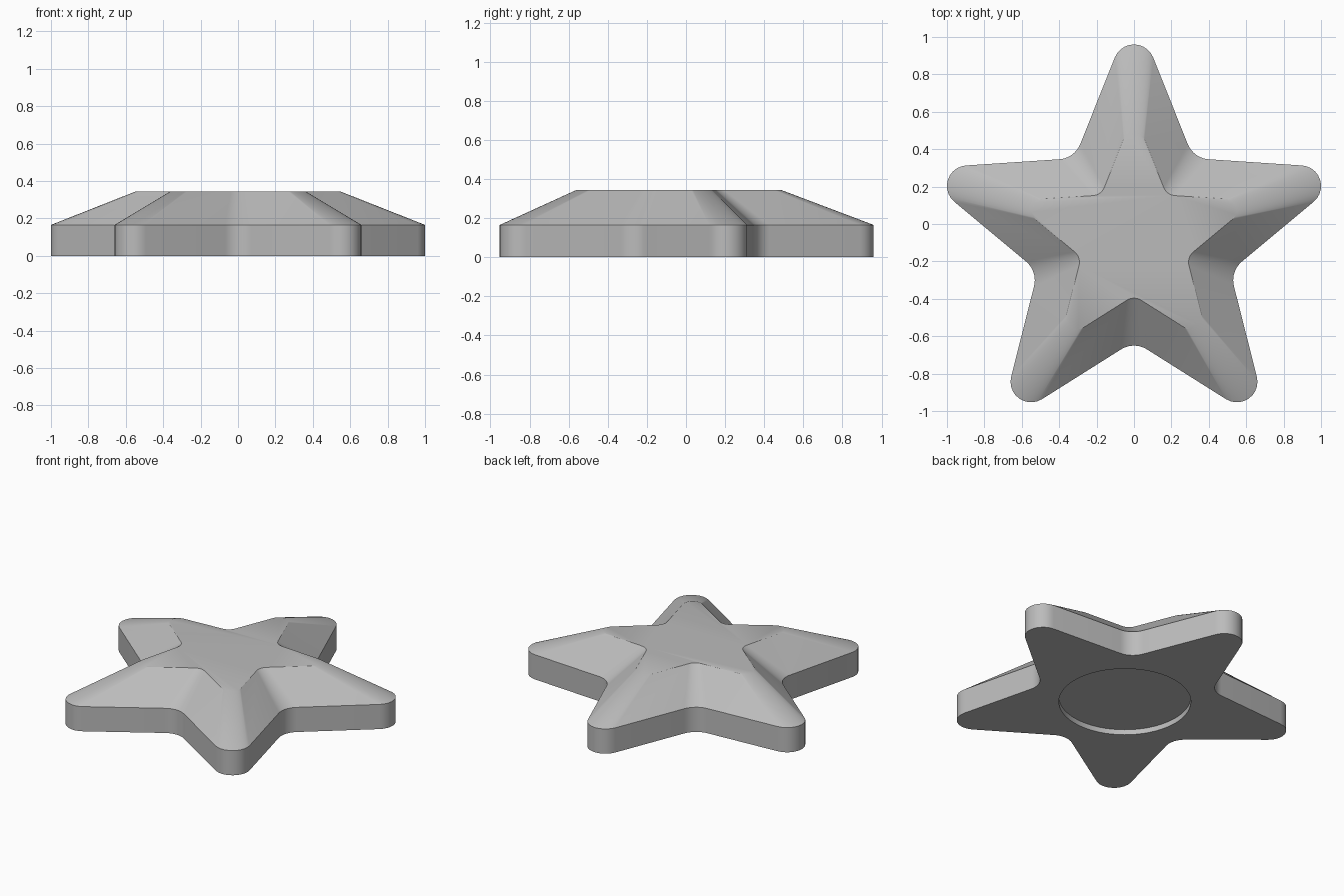
import bpy, bmesh
from math import sin, cos, pi, radians, tan
from mathutils import Vector, Matrix

cube = bpy.data.objects.get("Cube")
if cube:
    bpy.data.objects.remove(cube, do_unlink=True)

CENTRE_Y = -0.086
TIP_DIST, TIP_R = 0.936, 0.11      # rounded arm tips
VALLEY_R = 0.13                    # rounded notches between arms
TAPER = radians(21.8)              # half angle of an arm
RIM_Z, TOP_Z, TOP_SCALE = 0.165, 0.343, 0.55
RECESS_R, RECESS_Z = 0.40, 0.035
STEPS = 10


def arc(centre, radius, start, end, steps):
    return [centre + radius * Vector((cos(a), sin(a)))
            for a in (start + (end - start) * i / steps for i in range(steps + 1))]


def star_outline():
    # One arm tip plus the notch to its left, repeated five times
    tip = arc(Vector((0, TIP_DIST)), TIP_R, TAPER, pi - TAPER, STEPS)
    notch_dir = radians(126)
    # Sharp valley point: where the arm side meets the notch axis
    side = tip[-1]
    slope = tan(notch_dir)
    t = (side.y - slope * side.x) / (cos(TAPER) - slope * sin(TAPER))
    valley = side - t * Vector((sin(TAPER), cos(TAPER)))
    half = notch_dir - (pi / 2 - TAPER)
    axis = Vector((cos(notch_dir), sin(notch_dir)))
    centre = axis * (valley.length + VALLEY_R / sin(half))
    sweep = pi / 2 - half
    notch = arc(centre, VALLEY_R, notch_dir + pi + sweep, notch_dir + pi - sweep, STEPS)
    # Order the notch so it runs on from the tip
    if (notch[0] - side).length > (notch[-1] - side).length:
        notch.reverse()
    arm = tip + notch
    return [Matrix.Rotation(k * 2 * pi / 5, 2) @ p for k in range(5) for p in arm]


bm = bmesh.new()


def ring(points, z, scale=1.0):
    return [bm.verts.new((p.x * scale, p.y * scale + CENTRE_Y, z)) for p in points]


def bridge(low, high):
    for i in range(len(low)):
        j = (i + 1) % len(low)
        bm.faces.new((low[i], low[j], high[j], high[i]))


def loop_edges(verts):
    return [bm.edges.get((v, verts[(i + 1) % len(verts)])) for i, v in enumerate(verts)]


# Upright rim, sloping flanks and flat top
outline = star_outline()
base = ring(outline, 0)
rim = ring(outline, RIM_Z)
top = ring(outline, TOP_Z, TOP_SCALE)
bridge(base, rim)
bridge(rim, top)
bm.faces.new(top)

# Round recess in the underside
circle = arc(Vector((0, 0)), RECESS_R, 0, 2 * pi, 64)[:-1]
mouth = ring(circle, 0)
floor = ring(circle, RECESS_Z)
bridge(floor, mouth)
bm.faces.new(floor[::-1])
bmesh.ops.triangle_fill(bm, use_beauty=True, use_dissolve=False,
                        edges=loop_edges(base) + loop_edges(mouth))
bmesh.ops.recalc_face_normals(bm, faces=bm.faces)

mesh = bpy.data.meshes.new("star_body")
bm.to_mesh(mesh)
bm.free()
star = bpy.data.objects.new("star_body", mesh)
bpy.context.collection.objects.link(star)

# Plain grey
grey = bpy.data.materials.new("plain_grey")
grey.use_nodes = True
colour = (0.5, 0.5, 0.5, 1)
grey.diffuse_color = colour
grey.node_tree.nodes["Principled BSDF"].inputs["Base Color"].default_value = colour
mesh.materials.append(grey)

# Smooth round tips and notches, crisp edges elsewhere
bpy.ops.object.select_all(action="DESELECT")
star.select_set(True)
bpy.context.view_layer.objects.active = star
bpy.ops.object.shade_smooth_by_angle(angle=radians(30))
